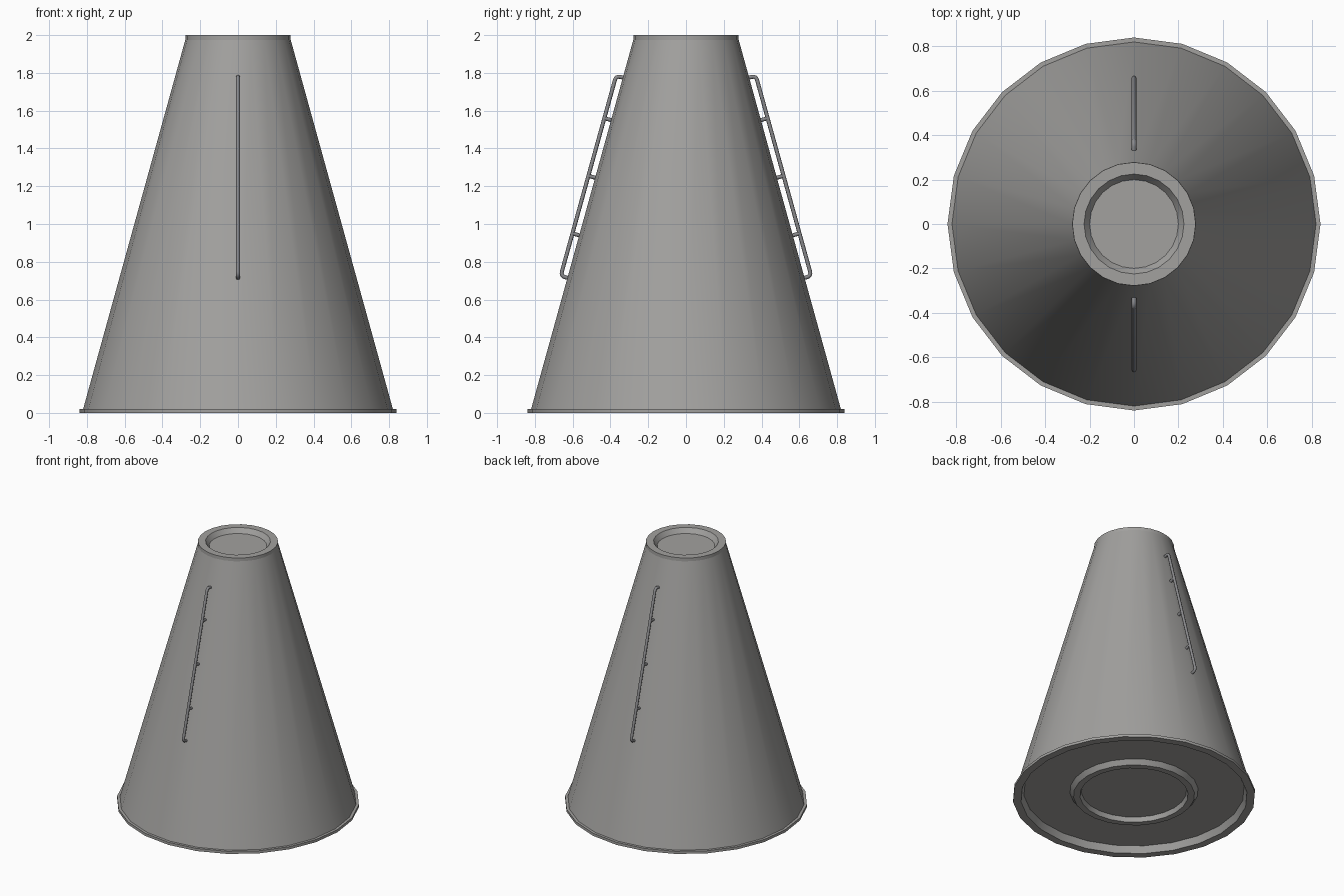
import bpy, bmesh, math
from mathutils import Vector

if "Cube" in bpy.data.objects:
    bpy.data.objects.remove(bpy.data.objects["Cube"])


def material(name, rgb):
    m = bpy.data.materials.new(name)
    m.diffuse_color = (*rgb, 1)
    m.use_nodes = True
    m.node_tree.nodes["Principled BSDF"].inputs["Base Color"].default_value = m.diffuse_color
    return m


warm_grey = material("warm_grey", (0.36, 0.355, 0.345))
metal_grey = material("metal_grey", (0.25, 0.25, 0.26))

SIDES = 24


def lathe(name, profile, mat):
    """Spin an (r, z) profile; the first and last rings are capped."""
    bm = bmesh.new()
    rings = [[bm.verts.new((r * math.cos(2 * math.pi * i / SIDES),
                            r * math.sin(2 * math.pi * i / SIDES), z))
              for i in range(SIDES)] for r, z in profile]
    for a, b in zip(rings, rings[1:]):
        for i in range(SIDES):
            j = (i + 1) % SIDES
            bm.faces.new((a[i], a[j], b[j], b[i])).smooth = True
        for ring in (a, b):
            for i in range(SIDES):
                bm.edges.get((ring[i], ring[(i + 1) % SIDES])).smooth = False
    bm.faces.new(rings[0])
    bm.faces.new(rings[-1])
    bmesh.ops.recalc_face_normals(bm, faces=bm.faces)
    me = bpy.data.meshes.new(name)
    bm.to_mesh(me)
    bm.free()
    me.materials.append(mat)
    ob = bpy.data.objects.new(name, me)
    bpy.context.collection.objects.link(ob)
    return ob


# Tapered body: underside ring and recess, base flange, cone, top lip, top recess
lathe("cone_body", [
    (0.365, 0.05), (0.375, 0.015), (0.42, 0.015), (0.445, 0.05),
    (0.765, 0.05), (0.785, 0.0), (0.84, 0.0), (0.84, 0.02), (0.82, 0.02),
    (0.279, 1.975), (0.278, 2.0), (0.225, 2.0), (0.2, 1.965)], warm_grey)

# Frame along the cone slope, used to place the rails
low, high = Vector((0, 0.82, 0.02)), Vector((0, 0.279, 1.975))
along = (high - low).normalized()
out = Vector((0, along.z, -along.y))


def on_slope(z, offset):
    return low + along * ((z - low.z) / along.z) + out * offset


def rail(name, side):
    cu = bpy.data.curves.new(name, 'CURVE')
    cu.dimensions = '3D'
    cu.bevel_depth = 0.0105
    cu.bevel_resolution = 2
    cu.use_fill_caps = True

    def spline(points):
        s = cu.splines.new('POLY')
        s.points.add(len(points) - 1)
        for p, v in zip(s.points, points):
            p.co = (v.x, v.y * side, v.z, 1)
        s.use_smooth = True

    # Bar with rounded corners, both ends sunk into the cone
    off, rad = 0.037, 0.022
    bottom, top = on_slope(0.715, 0), on_slope(1.775, 0)
    path = [bottom - out * 0.015]
    for base, d, order in ((bottom, along, range(5)), (top, -along, range(4, -1, -1))):
        for k in order:
            a = k * math.pi / 8
            path.append(base + out * (off - rad + rad * math.sin(a))
                        + d * rad * (1 - math.cos(a)))
    path.append(top - out * 0.015)
    spline(path)
    # Short standoffs
    for z in (0.94, 1.245, 1.55):
        spline([on_slope(z, -0.015), on_slope(z, off)])

    cu.materials.append(metal_grey)
    ob = bpy.data.objects.new(name, cu)
    bpy.context.collection.objects.link(ob)
    bpy.ops.object.select_all(action='DESELECT')
    ob.select_set(True)
    bpy.context.view_layer.objects.active = ob
    bpy.ops.object.convert(target='MESH')
    ob = bpy.context.view_layer.objects.active
    bm = bmesh.new()
    bm.from_mesh(ob.data)
    bmesh.ops.recalc_face_normals(bm, faces=bm.faces)
    bm.to_mesh(ob.data)
    bm.free()


rail("front_rail", -1)
rail("back_rail", 1)
